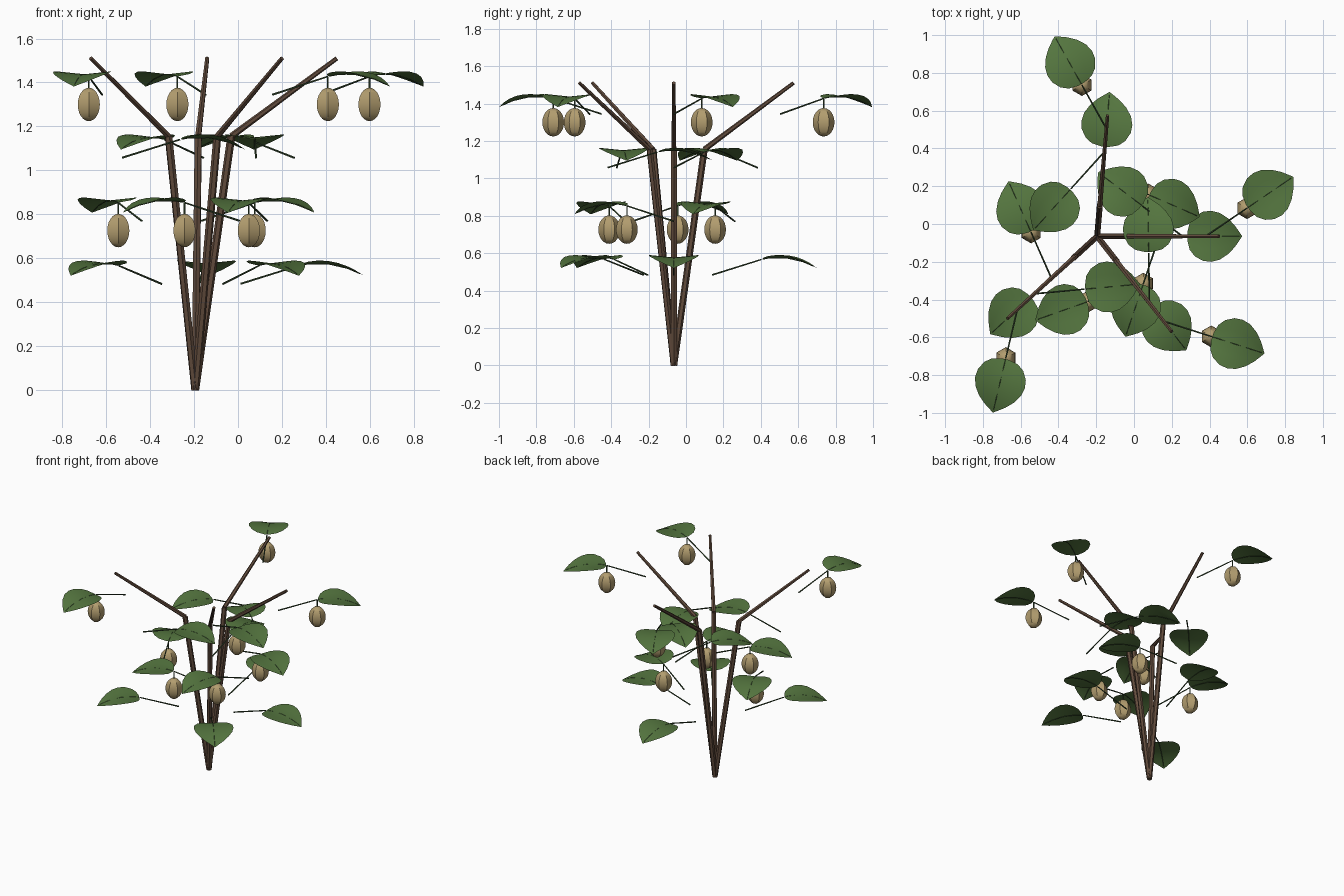
import bpy, bmesh, math
from mathutils import Vector, Matrix

cube = bpy.data.objects.get("Cube")
if cube:
    bpy.data.objects.remove(cube, do_unlink=True)


def material(name, color):
    m = bpy.data.materials.new(name)
    m.use_nodes = True
    m.diffuse_color = (*color, 1)
    bsdf = m.node_tree.nodes["Principled BSDF"]
    bsdf.inputs["Base Color"].default_value = (*color, 1)
    bsdf.inputs["Roughness"].default_value = 0.8
    return m


BARK = material("brown bark", (0.12, 0.07, 0.045))
TWIG = material("dark green twig", (0.045, 0.085, 0.035))
LEAF = material("leaf green", (0.09, 0.18, 0.05))
FRUIT = material("tan fruit", (0.45, 0.34, 0.16))


def finish(bm, name, mat, angle=None):
    bmesh.ops.recalc_face_normals(bm, faces=bm.faces)
    mesh = bpy.data.meshes.new(name)
    bm.to_mesh(mesh)
    bm.free()
    mesh.materials.append(mat)
    obj = bpy.data.objects.new(name, mesh)
    bpy.context.collection.objects.link(obj)
    if angle:
        bpy.ops.object.select_all(action='DESELECT')
        obj.select_set(True)
        bpy.context.view_layer.objects.active = obj
        bpy.ops.object.shade_smooth_by_angle(angle=math.radians(angle))
    return obj


def tube(bm, a, b, r1, r2, sides=6):
    d = b - a
    mat = Matrix.Translation((a + b) / 2) @ d.to_track_quat('Z', 'Y').to_matrix().to_4x4()
    bmesh.ops.create_cone(bm, cap_ends=True, segments=sides, radius1=r1, radius2=r2,
                          depth=d.length, matrix=mat)


# Leaf outline: position along the midrib and half width
LENGTH = 0.295
OUTLINE = [(0.02, 0.02), (0.06, 0.07), (0.15, 0.105), (0.3, 0.13), (0.45, 0.135),
           (0.6, 0.124), (0.75, 0.095), (0.87, 0.058), (0.95, 0.024), (1, 0.002)]


def rib_height(s):
    return 0.07 * s - 0.115 * s * s


def add_leaf(name, base, angle):
    place = Matrix.Translation(base) @ Matrix.Rotation(angle, 4, 'Z')
    bm = bmesh.new()
    rows = []
    for s, w in OUTLINE:
        rows.append([bm.verts.new(place @ Vector((s * LENGTH, w * v,
                     rib_height(s) + 0.1 * w * abs(v)))) for v in (-1, -0.5, 0, 0.5, 1)])
    for r, q in zip(rows, rows[1:]):
        for i in range(4):
            bm.faces.new((r[i], q[i], q[i + 1], r[i + 1]))
    for f in bm.faces:
        f.normal_update()
    finish(bm, name, LEAF, 40)
    # Thin vein following the midrib
    bm = bmesh.new()
    pts = [place @ Vector((s * LENGTH, 0, rib_height(s))) for s, _ in OUTLINE[::2]]
    for a, b in zip(pts, pts[1:]):
        tube(bm, a, b, 0.002, 0.002, 4)
    finish(bm, name + "_vein", TWIG)


def add_fruit(name, top):
    bm = bmesh.new()
    tube(bm, top, top - Vector((0, 0, 0.07)), 0.004, 0.004, 5)
    finish(bm, name + "_stem", TWIG)
    bm = bmesh.new()
    place = Matrix.Translation(top - Vector((0, 0, 0.127))) @ Matrix.Diagonal((0.058, 0.058, 0.076, 1))
    bmesh.ops.create_uvsphere(bm, u_segments=6, v_segments=12, radius=1, matrix=place)
    finish(bm, name, FRUIT, 35)


# Four kinked stems from one foot, each with a spiral of leafy twigs
FOOT = Vector((-0.195, -0.065, 0))
STEMS = [Vector((-0.475, -0.435, 1.51)), Vector((0.055, 0.64, 1.51)),
         Vector((0.395, -0.505, 1.51)), Vector((0.645, 0, 1.51))]
TURN = math.radians(251.4)

for n, reach in enumerate(STEMS, 1):
    kink = FOOT + Vector((reach.x * 0.255, reach.y * 0.255, 1.155))
    bm = bmesh.new()
    tube(bm, FOOT, kink, 0.018, 0.018)
    finish(bm, f"lower_stem_{n}", BARK)
    bm = bmesh.new()
    tube(bm, kink, FOOT + reach, 0.015, 0.01)
    finish(bm, f"upper_stem_{n}", BARK)

    heading = math.atan2(reach.y, reach.x)
    for level in range(4):
        start = FOOT + reach * (0.32 + 0.19 * level)
        angle = heading + level * TURN
        end = start + Vector((math.cos(angle) * 0.265, math.sin(angle) * 0.265, 0.083))
        bm = bmesh.new()
        tube(bm, start, end, 0.005, 0.004, 5)
        finish(bm, f"twig_{n}_{level + 1}", TWIG)
        add_leaf(f"leaf_{n}_{level + 1}", end, angle)
        if level % 2:
            add_fruit(f"fruit_{n}_{level + 1}", end)
